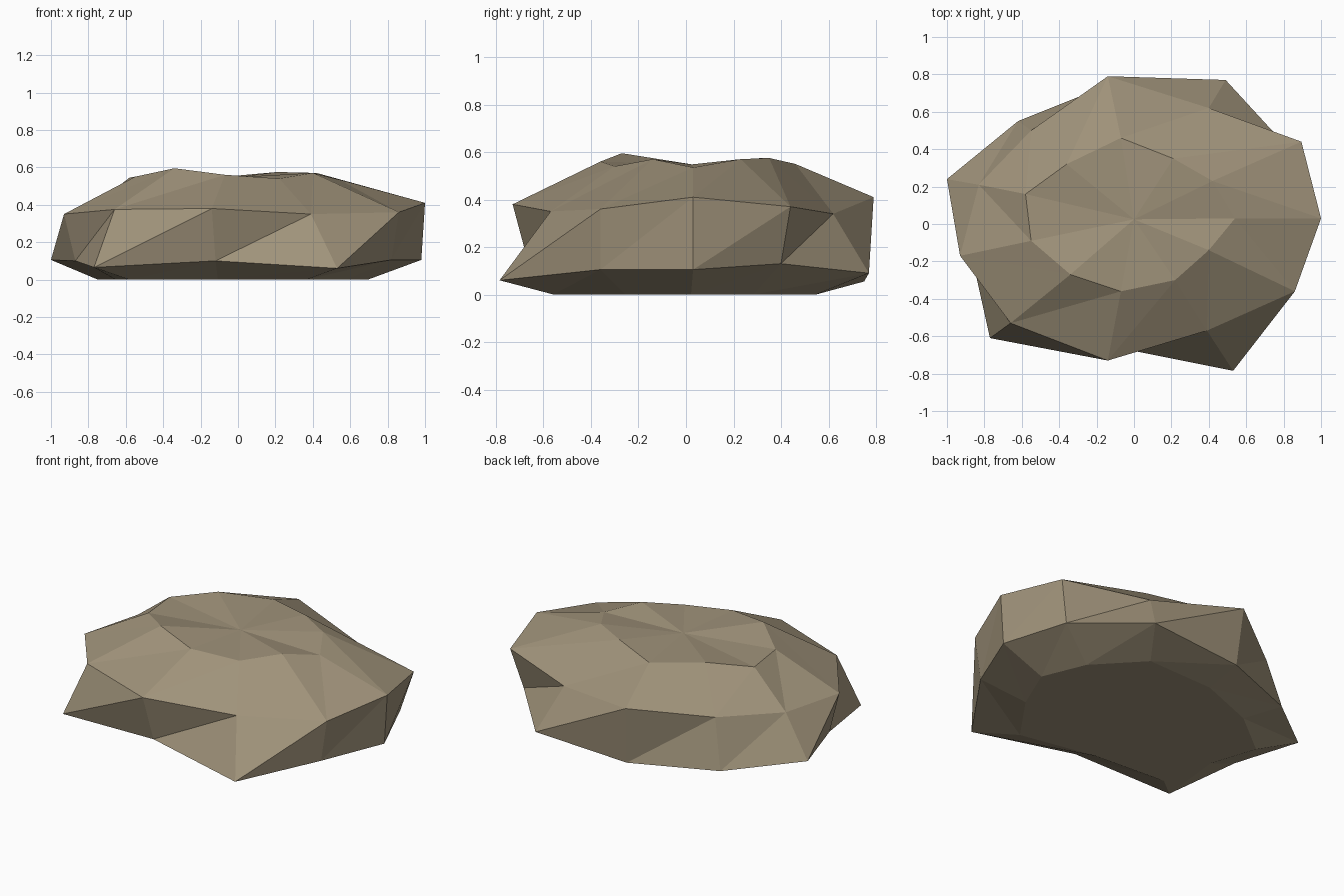
import bpy, bmesh

if "Cube" in bpy.data.objects:
    bpy.data.objects.remove(bpy.data.objects["Cube"])

# Faceted boulder: stacked irregular 11-point rings
lower = [(.98, .03, .105), (.83, .40, .13), (.49, .77, .09), (-.12, .75, .055),
         (-.62, .55, .06), (-1.0, .24, .105), (-.87, -.16, .10), (-.77, -.61, .065),
         (-.12, -.655, .10), (.53, -.785, .06), (.82, -.36, .105)]
upper = [(1.0, .03, .41), (.895, .44, .37), (.40, .62, .34), (-.14, .79, .41),
         (-.55, .50, .355), (-.83, .21, .35), (-.93, -.17, .35), (-.66, -.53, .375),
         (-.14, -.73, .38), (.39, -.57, .35), (.86, -.36, .36)]
crown = [(.54, .03, .535), (.42, .23, .57), (.21, .35, .575), (-.07, .46, .55),
         (-.36, .32, .575), (-.58, .16, .545), (-.55, -.09, .55), (-.34, -.27, .595),
         (-.07, -.36, .56), (.22, -.30, .54), (.40, -.14, .57)]
# Base ring is the lower ring drawn inwards on the ground
base = [(x * .73 - .02, y * .71, 0) for x, y, z in lower]

bm = bmesh.new()
rings = [[bm.verts.new(p) for p in ring] for ring in (base, lower, upper, crown)]
n = len(lower)

# Side facets, each quad split from lower i to upper i+1
for a, b in zip(rings, rings[1:]):
    for i in range(n):
        j = (i + 1) % n
        bm.faces.new((a[i], a[j], b[j]))
        bm.faces.new((a[i], b[j], b[i]))

# Slightly dished top fan and flat underside
centre = bm.verts.new((0, .025, .548))
for i in range(n):
    bm.faces.new((rings[3][i], rings[3][(i + 1) % n], centre))
bm.faces.new(rings[0][::-1])
bmesh.ops.recalc_face_normals(bm, faces=bm.faces)

mesh = bpy.data.meshes.new("rock")
bm.to_mesh(mesh)
bm.free()
stone = bpy.data.materials.new("warm grey stone")
stone.diffuse_color = (.35, .29, .195, 1)
stone.use_nodes = True
stone.node_tree.nodes["Principled BSDF"].inputs["Base Color"].default_value = stone.diffuse_color
mesh.materials.append(stone)
bpy.context.collection.objects.link(bpy.data.objects.new("rock", mesh))
